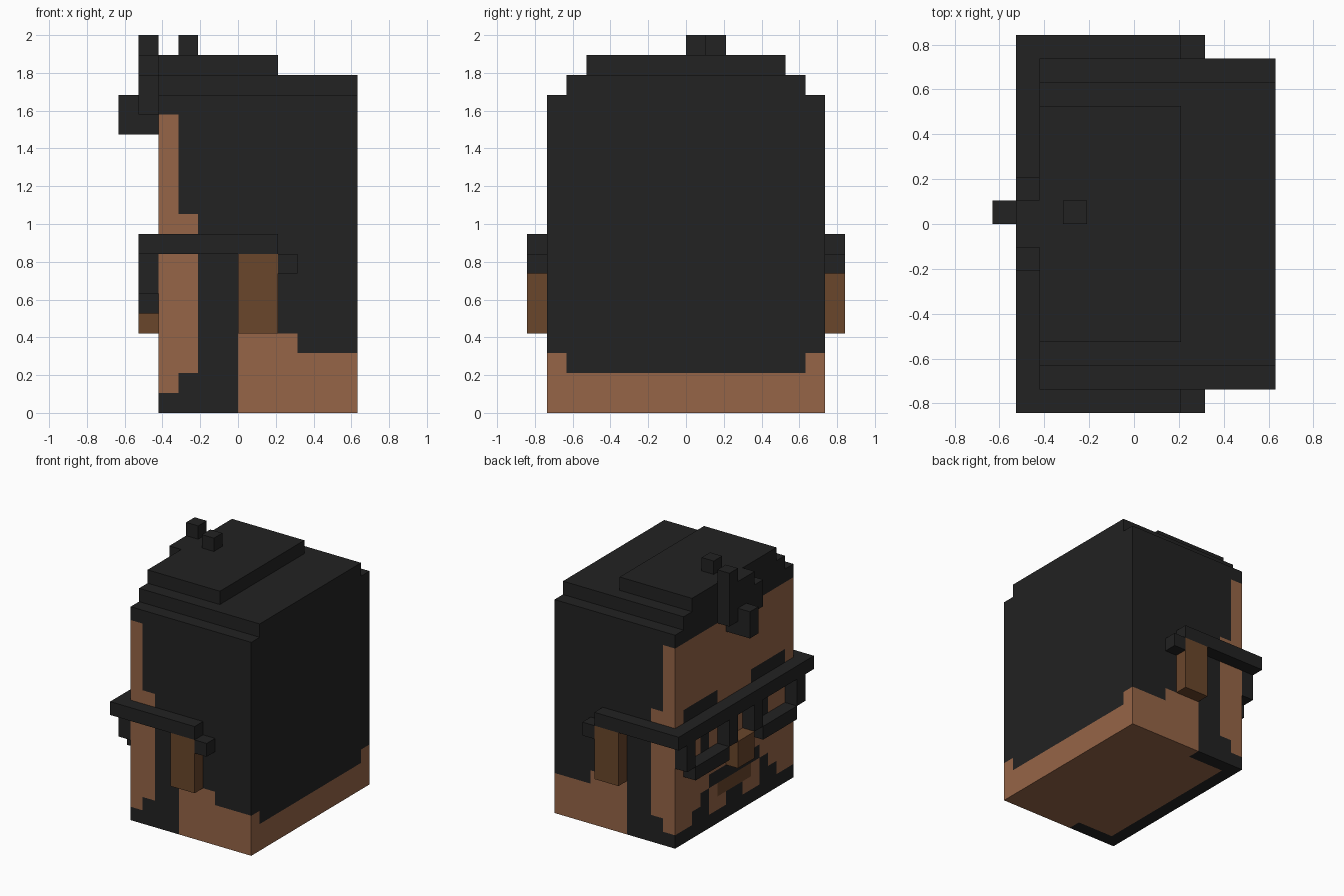
import bpy, bmesh
from mathutils import Vector

if "Cube" in bpy.data.objects:
    bpy.data.objects.remove(bpy.data.objects["Cube"])

U = 2 / 19  # one block; everything below is measured in blocks


def material(name, rgb):
    m = bpy.data.materials.new(name)
    m.diffuse_color = (*rgb, 1)
    m.use_nodes = True
    m.node_tree.nodes["Principled BSDF"].inputs["Base Color"].default_value = m.diffuse_color
    return m


BLACK = material("black", (0.016, 0.016, 0.016))
SKIN = material("skin brown", (0.305, 0.130, 0.063))
DEEP = material("deep brown", (0.144, 0.061, 0.024))


def box_mesh(lo, hi):
    bm = bmesh.new()
    bmesh.ops.create_cube(bm, size=1)
    for v in bm.verts:
        v.co = Vector([(hi[i] if v.co[i] > 0 else lo[i]) * U for i in range(3)])
    return bm


def finish(name, bm, mats):
    me = bpy.data.meshes.new(name)
    bm.to_mesh(me)
    bm.free()
    for m in mats:
        me.materials.append(m)
    ob = bpy.data.objects.new(name, me)
    bpy.context.collection.objects.link(ob)
    return ob


def box(name, x, y, z, mat):
    return finish(name, box_mesh((x[0], y[0], z[0]), (x[1], y[1], z[1])), [mat])


def pair(name, x, y, z, mat):
    box(name + "_left", x, y, z, mat)
    box(name + "_right", x, (-y[1], -y[0]), z, mat)


# Painted regions of the head: 0 hair, 1 skin, 2 lips
def side_paint(x, z):
    if x < -3:
        return int(1 < z < 15)
    if x < -2:
        return int(2 < z < 10)
    if x < 0:
        return 0
    return int(z < (4 if x < 3 else 3))


def face_paint(a, z):
    if z > 15:
        return 0
    if 9 < z < 10 and 2 < a < 6:      # eyebrows
        return 0
    if 6 < z < 8 and 3 < a < 4:       # eyes
        return 0
    if 3 < z < 4 and a < 3:           # moustache
        return 0
    if 2 < z < 3 and a < 2:           # lips
        return 2
    beard = (2, 1, 1, 3, 2, 1, 1)[int(a)]
    return int(z > beard)


def head_paint(c, n):
    x, a, z = c.x / U, abs(c.y / U), c.z / U
    if n.z > 0.5:
        return 0
    if n.z < -0.5:
        return int(not (x < -3 or (x < 0 and a > 6)))
    if abs(n.y) > 0.5:
        return side_paint(x, z)
    if n.x > 0.5:
        return int(z < (3 if a > 6 else 2))
    return face_paint(a, z)


# Head, cut into block-sized squares and painted by position
lo, hi = (-4, -7, 0), (6, 7, 16)
bm = box_mesh(lo, hi)
for axis in range(3):
    n = Vector([float(i == axis) for i in range(3)])
    for k in range(lo[axis] + 1, hi[axis]):
        bmesh.ops.bisect_plane(bm, geom=bm.verts[:] + bm.edges[:] + bm.faces[:],
                               plane_co=n * k * U, plane_no=n)
bm.normal_update()
for f in bm.faces:
    f.material_index = head_paint(f.calc_center_median(), f.normal)
finish("head", bm, [BLACK, SKIN, DEEP])

# Hair layers and loose tufts
box("hair_layer", (-4, 6), (-6, 6), (16, 17), BLACK)
box("hair_top", (-4, 2), (-5, 5), (17, 18), BLACK)
box("fringe_tall", (-5, -4), (1, 2), (15, 19), BLACK)
box("fringe_middle", (-5, -4), (0, 1), (14, 18), BLACK)
box("fringe_inner", (-5, -4), (-1, 0), (15, 18), BLACK)
box("fringe_short", (-5, -4), (-2, -1), (15, 17), BLACK)
box("fringe_curl", (-6, -5), (0, 1), (14, 16), BLACK)
box("hair_tip", (-3, -2), (0, 1), (18, 19), BLACK)

# Ears and nose
pair("ear", (0, 2), (7, 8), (4, 8), DEEP)
box("nose", (-5, -4), (-1, 1), (4, 6), DEEP)

# Glasses
box("glasses_bar", (-5, -4), (-8, 8), (8, 9), BLACK)
pair("glasses_arm", (-4, 2), (7, 8), (8, 9), BLACK)
pair("glasses_arm_tip", (2, 3), (7, 8), (7, 8), BLACK)
pair("frame_outer", (-5, -4), (6, 7), (6, 8), BLACK)
pair("frame_inner", (-5, -4), (1, 2), (6, 8), BLACK)
pair("frame_bottom", (-5, -4), (2, 6), (5, 6), BLACK)
